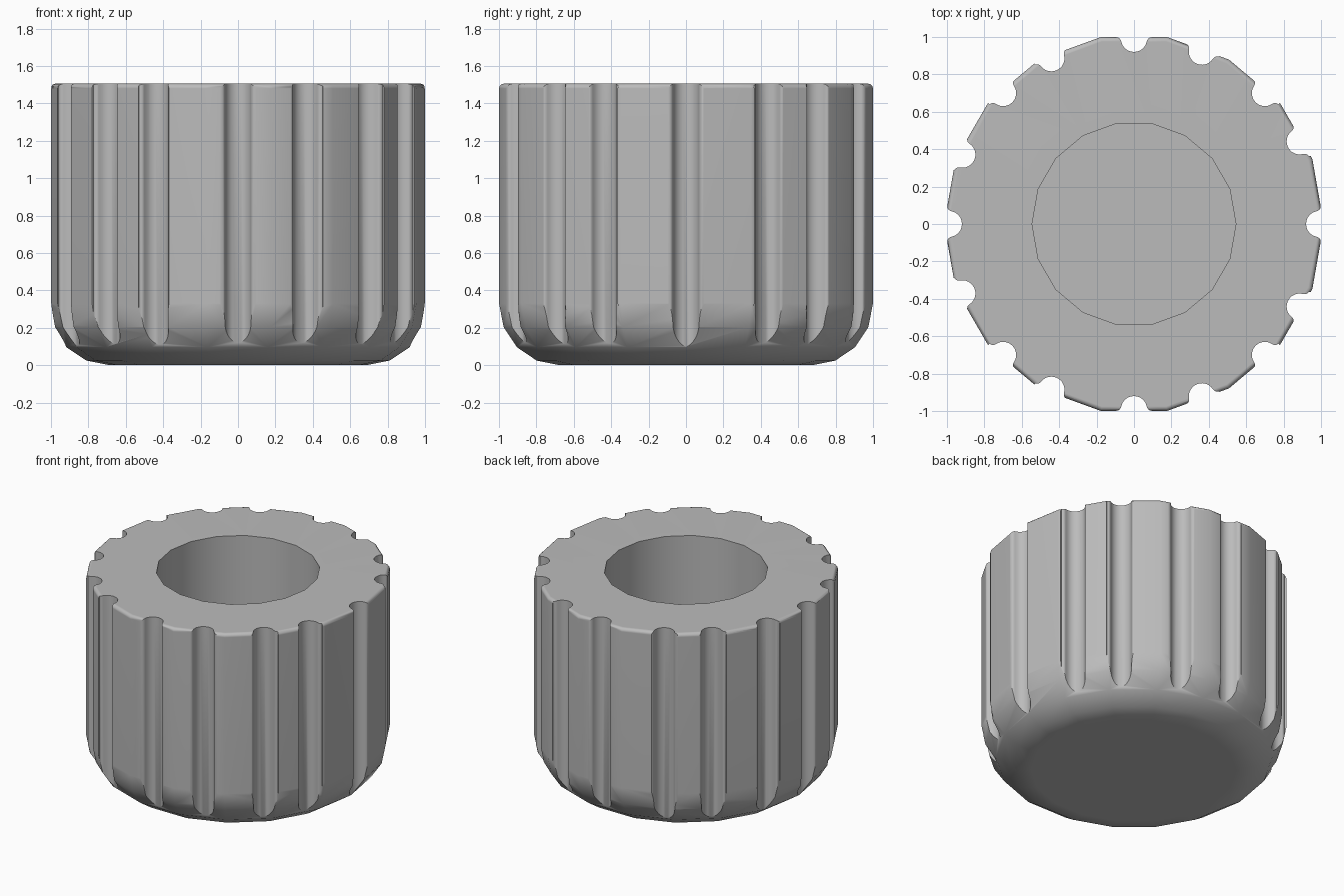
import bpy
import bmesh
from math import sin, cos, pi, radians, atan2, sqrt

SIDES = 18
RADIUS, HEIGHT = 1.015, 1.505
BOWL, LIP = 0.33, 0.025
HOLE_RADIUS, HOLE_FLOOR = 0.545, 0.45

cube = bpy.data.objects.get("Cube")
if cube:
    bpy.data.objects.remove(cube, do_unlink=True)


def arc(cx, cy, r, start, end, steps):
    """Points along a circular arc, angles in radians."""
    angles = [start + (end - start) * i / steps for i in range(steps + 1)]
    return [(cx + r * cos(a), cy + r * sin(a)) for a in angles]


def loft(name, rings):
    """Closed solid from matching rings of points, capped at both ends."""
    bm = bmesh.new()
    loops = [[bm.verts.new(p) for p in ring] for ring in rings]
    n = len(loops[0])
    for low, high in zip(loops, loops[1:]):
        for i in range(n):
            j = (i + 1) % n
            bm.faces.new((low[i], low[j], high[j], high[i]))
    bm.faces.new(loops[0][::-1])
    bm.faces.new(loops[-1])
    bmesh.ops.recalc_face_normals(bm, faces=bm.faces)
    mesh = bpy.data.meshes.new(name)
    bm.to_mesh(mesh)
    bm.free()
    obj = bpy.data.objects.new(name, mesh)
    bpy.context.collection.objects.link(obj)
    return obj


# Knob body: rounded base, straight wall, small top lip and blind bore
profile = arc(RADIUS - BOWL, BOWL, BOWL, -pi / 2, 0, 4)
profile += arc(RADIUS - LIP, HEIGHT - LIP, LIP, 0, pi / 2, 3)
profile += [(HOLE_RADIUS, HEIGHT), (HOLE_RADIUS, HOLE_FLOOR)]
turns = [2 * pi * i / SIDES for i in range(SIDES)]
knob = loft("knob_body", [[(r * cos(a), r * sin(a), z) for a in turns] for r, z in profile])

# Groove cross-section: round channel with softened shoulders
center, channel, shoulder = 0.99, 0.07, 0.025
shoulder_r = 0.973
shoulder_t = sqrt((channel + shoulder) ** 2 - (center - shoulder_r) ** 2)
contact = atan2(shoulder_t, shoulder_r - center)
half = arc(center, 0, channel, pi, contact, 6)
half += arc(shoulder_r, shoulder_t, shoulder, contact - pi, 0, 4)[1:]
half.append((1.2, 0.11))
section = half + [(r, -t) for r, t in half[:0:-1]]

# Unevenly spaced grip grooves, mirrored front to back
angles = [0, 180]
for a in (26.5, 45, 68.5, 90, 116.5, 135, 158):
    angles += [a, -a]
cutters = bpy.data.collections.new("groove_cutters")
bpy.context.scene.collection.children.link(cutters)
for deg in angles:
    c, s = cos(radians(deg)), sin(radians(deg))
    cutter = loft("groove_cutter", [[(r * c - t * s, r * s + t * c, z) for r, t in section]
                                    for z in (-0.2, HEIGHT + 0.2)])
    cutter.hide_render = True
    bpy.context.collection.objects.unlink(cutter)
    cutters.objects.link(cutter)

bpy.context.view_layer.objects.active = knob
knob.select_set(True)
cut = knob.modifiers.new("grooves", 'BOOLEAN')
cut.operation = 'DIFFERENCE'
cut.solver = 'EXACT'
cut.operand_type = 'COLLECTION'
cut.collection = cutters
bpy.ops.object.modifier_apply(modifier=cut.name)
for cutter in list(cutters.objects):
    bpy.data.objects.remove(cutter, do_unlink=True)
bpy.data.collections.remove(cutters)

# Plain grey plastic
grey = bpy.data.materials.new("grey_plastic")
grey.use_nodes = True
grey.diffuse_color = (0.5, 0.5, 0.5, 1)
grey.node_tree.nodes["Principled BSDF"].inputs["Base Color"].default_value = (0.5, 0.5, 0.5, 1)
knob.data.materials.clear()
knob.data.materials.append(grey)

# Soft facets with crisp rims
bpy.ops.object.select_all(action='DESELECT')
knob.select_set(True)
bpy.context.view_layer.objects.active = knob
bpy.ops.object.shade_smooth_by_angle(angle=radians(35))
weighted = knob.modifiers.new("weighted_normals", 'WEIGHTED_NORMAL')
weighted.keep_sharp = True
